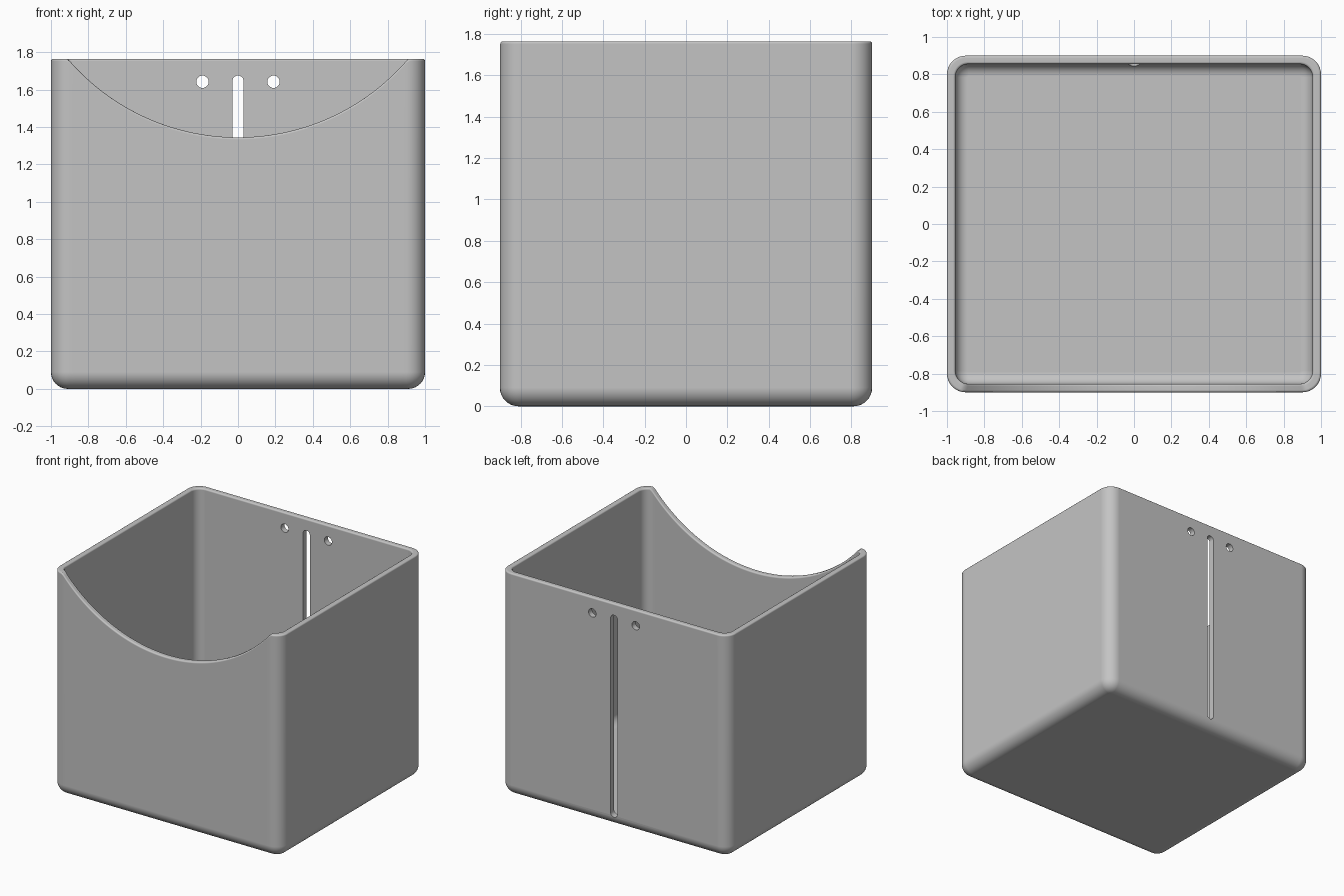
import bpy, bmesh
from math import sin, cos, pi, sqrt, radians

if "Cube" in bpy.data.objects:
    bpy.data.objects.remove(bpy.data.objects["Cube"], do_unlink=True)

HX, HY, H = 1.0, 0.9, 1.765          # half width, half depth, height
WALL, CORNER, FILLET, RIM = 0.045, 0.1, 0.09, 0.012
INNER = 0.07                         # inner corner radius
SCOOP_HALF, SCOOP_DEPTH = 0.91, 0.42
SCOOP_R = (SCOOP_HALF**2 + SCOOP_DEPTH**2) / (2 * SCOOP_DEPTH)

grey = bpy.data.materials.new("plain grey")
grey.use_nodes = True
colour = (0.55, 0.55, 0.55, 1)
grey.diffuse_color = colour
grey.node_tree.nodes["Principled BSDF"].inputs["Base Color"].default_value = colour


def rim_height(x, y):
    """Top of the wall, scooped by a circular arc along the front."""
    if y < 0 and abs(x) < SCOOP_HALF:
        return H - SCOOP_DEPTH + SCOOP_R - sqrt(SCOOP_R**2 - x * x)
    return H


def outline(inset, radius, steps=8, front_steps=64):
    """Rounded rectangle with extra points along the front side."""
    cx, cy = HX - inset - radius, HY - inset - radius
    points = []
    for k, (sx, sy) in enumerate([(-1, -1), (1, -1), (1, 1), (-1, 1)]):
        for i in range(steps + 1):
            a = pi + (k + i / steps) * pi / 2
            points.append((sx * cx + radius * cos(a), sy * cy + radius * sin(a)))
        if k == 0:
            points += [(cx * (2 * i / front_steps - 1), -cy - radius)
                       for i in range(1, front_steps)]
    return points


def quarter(n):
    return [i / n * pi / 2 for i in range(n + 1)]


def new_object(name, bm):
    bmesh.ops.recalc_face_normals(bm, faces=bm.faces)
    mesh = bpy.data.meshes.new(name)
    bm.to_mesh(mesh)
    bm.free()
    mesh.materials.append(grey)
    ob = bpy.data.objects.new(name, mesh)
    bpy.context.collection.objects.link(ob)
    return ob


# Wall section: (inset, z, corner radius, z measured from the rim)
section = []
for a in quarter(8):                                     # outer bottom edge
    d = FILLET * (1 - sin(a))
    section.append((d, FILLET * (1 - cos(a)), CORNER - d, False))
rim = [(RIM * (1 - cos(a)), RIM * (sin(a) - 1)) for a in quarter(4)]
rim += [(WALL - d, z) for d, z in reversed(rim)]
for d, z in rim:                                         # rounded rim
    section.append((d, z, CORNER + (INNER - CORNER) * d / WALL, True))
f = INNER - 0.005
for a in quarter(8):                                     # inner floor edge
    d = f * (1 - cos(a))
    section.append((WALL + d, WALL + f * (1 - sin(a)), INNER - d, False))

# Open box shell
bm = bmesh.new()
rings = []
for inset, z, radius, from_rim in section:
    rings.append([bm.verts.new((x, y, z + (rim_height(x, y) if from_rim else 0)))
                  for x, y in outline(inset, radius)])
for low, high in zip(rings, rings[1:]):
    for i in range(len(low)):
        j = (i + 1) % len(low)
        bm.faces.new((low[i], low[j], high[j], high[i]))
bm.faces.new(rings[0])
bm.faces.new(rings[-1])
box = new_object("open_box", bm)


# Slot and two round holes through the back wall
def add_prism(bm, x, low, high, r, n=16):
    """Upright capsule outline pushed through the back wall."""
    arc = [i * pi / n for i in range(n + 1)]
    pts = [(x + r * cos(a), high + r * sin(a)) for a in arc]
    pts += [(x - r * cos(a), low - r * sin(a)) for a in arc]
    face = bm.faces.new([bm.verts.new((px, 0.8, pz)) for px, pz in pts])
    new = bmesh.ops.extrude_face_region(bm, geom=[face])["geom"]
    bmesh.ops.translate(bm, vec=(0, 0.3, 0),
                        verts=[v for v in new if isinstance(v, bmesh.types.BMVert)])


bm = bmesh.new()
add_prism(bm, 0, 0.105, 1.645, 0.03)
for side in (-1, 1):
    add_prism(bm, side * 0.19, 1.642, 1.642, 0.033)
bmesh.ops.remove_doubles(bm, verts=bm.verts, dist=1e-5)
cutter = new_object("hole_cutter", bm)
cutter.hide_render = True

bpy.ops.object.select_all(action='DESELECT')
box.select_set(True)
bpy.context.view_layer.objects.active = box
cut = box.modifiers.new("holes", 'BOOLEAN')
cut.operation, cut.solver, cut.object = 'DIFFERENCE', 'EXACT', cutter
bpy.ops.object.modifier_apply(modifier=cut.name)
bpy.data.objects.remove(cutter, do_unlink=True)

# Smooth fillets, flat walls
bpy.ops.object.shade_smooth_by_angle(angle=radians(35))
normals = box.modifiers.new("flat_walls", 'WEIGHTED_NORMAL')
normals.keep_sharp = True
